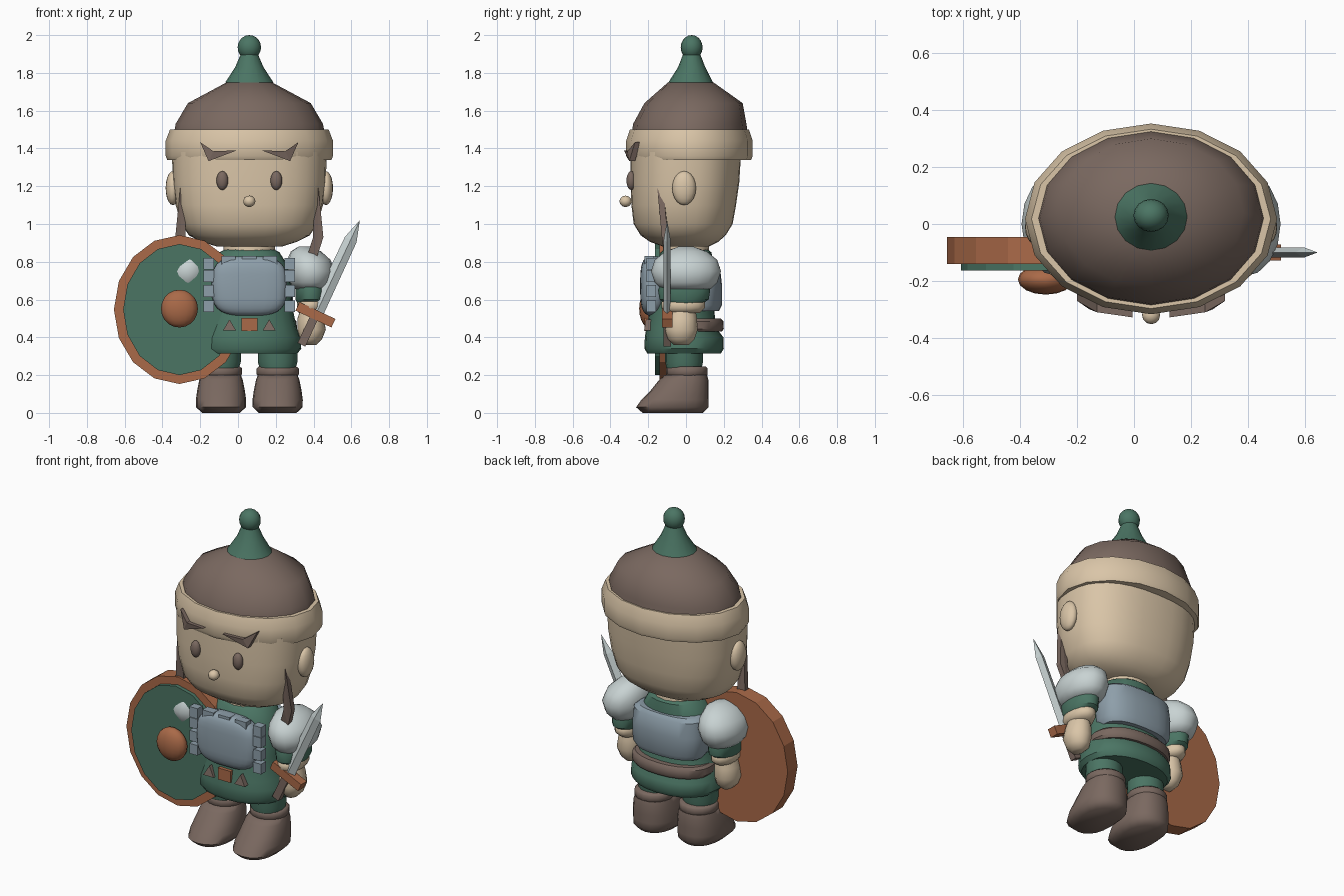
import bpy, bmesh, math
from mathutils import Vector, Matrix

CX = 0.06  # centre line of the figure


def make_mat(name, col):
    m = bpy.data.materials.new(name)
    m.diffuse_color = (*col, 1)
    return m


TAN = make_mat("tan", (0.70, 0.56, 0.39))
BROWN = make_mat("brown", (0.195, 0.14, 0.117))
GREEN = make_mat("green", (0.07, 0.178, 0.127))
ORANGE = make_mat("copper", (0.40, 0.143, 0.065))
STEEL = make_mat("pale steel", (0.58, 0.65, 0.65))
PLATE = make_mat("blue grey", (0.27, 0.345, 0.40))


def finish(name, bm, mat, smooth=True, angle=40):
    bmesh.ops.recalc_face_normals(bm, faces=bm.faces)
    me = bpy.data.meshes.new(name)
    bm.to_mesh(me)
    bm.free()
    ob = bpy.data.objects.new(name, me)
    bpy.context.collection.objects.link(ob)
    me.materials.append(mat)
    if smooth:
        bpy.ops.object.select_all(action='DESELECT')
        ob.select_set(True)
        bpy.context.view_layer.objects.active = ob
        bpy.ops.object.shade_smooth_by_angle(angle=math.radians(angle))
    return ob


def spow(v, e):
    return math.copysign(abs(v) ** e, v)


def loft(name, mat, rings, n=16, p=2.0, angle=40):
    """Stack of (super)elliptic rings: (z, cx, cy, rx, ry)."""
    bm = bmesh.new()
    loops = []
    for z, cx, cy, rx, ry in rings:
        loops.append([bm.verts.new((cx + rx * spow(math.cos(a), 2 / p),
                                    cy + ry * spow(math.sin(a), 2 / p), z))
                      for a in (2 * math.pi * i / n for i in range(n))])
    for a, b in zip(loops, loops[1:]):
        for i in range(n):
            j = (i + 1) % n
            bm.faces.new((a[i], a[j], b[j], b[i]))
    bm.faces.new(loops[0][::-1])
    bm.faces.new(loops[-1])
    return finish(name, bm, mat, True, angle)


def ball(name, mat, c, r, p=2.0, seg=16, rows=10):
    bm = bmesh.new()
    bmesh.ops.create_uvsphere(bm, u_segments=seg, v_segments=rows, radius=1)
    for v in bm.verts:
        v.co = Vector([c[k] + r[k] * spow(v.co[k], 2 / p) for k in range(3)])
    return finish(name, bm, mat, True, 50)


def disc(name, mat, c, rx, rz, y0, y1, n=16):
    """Elliptic slab facing the front."""
    bm = bmesh.new()
    a, b = [[bm.verts.new((c[0] + rx * math.cos(t), y, c[1] + rz * math.sin(t)))
             for t in (2 * math.pi * i / n for i in range(n))] for y in (y0, y1)]
    bm.faces.new(a)
    bm.faces.new(b)
    for i in range(n):
        bm.faces.new((a[i], a[(i + 1) % n], b[(i + 1) % n], b[i]))
    return finish(name, bm, mat, False)


def prism(name, mat, pts, depth):
    """Outline of (x, y, z) points thickened towards the back."""
    bm = bmesh.new()
    a = [bm.verts.new(q) for q in pts]
    b = [bm.verts.new((q[0], q[1] + depth, q[2])) for q in pts]
    n = len(pts)
    bm.faces.new(a)
    bm.faces.new(b)
    for i in range(n):
        bm.faces.new((a[i], a[(i + 1) % n], b[(i + 1) % n], b[i]))
    bmesh.ops.triangulate(bm, faces=[f for f in bm.faces if len(f.verts) > 3])
    return finish(name, bm, mat, False)


def box(name, mat, c, size, roll=0):
    bm = bmesh.new()
    bmesh.ops.create_cube(bm, size=1, matrix=Matrix.Translation(c)
                          @ Matrix.Rotation(roll, 4, 'Y') @ Matrix.Diagonal((*size, 1)))
    return finish(name, bm, mat, False)


# head and face
loft("head", TAN, [(0.88, CX, 0, 0.17, 0.12), (0.905, CX, -0.01, 0.25, 0.18),
                   (0.94, CX, -0.015, 0.32, 0.225), (1.0, CX, -0.015, 0.36, 0.262),
                   (1.1, CX, -0.012, 0.39, 0.277), (1.22, CX, -0.006, 0.405, 0.288),
                   (1.38, CX, 0, 0.41, 0.292)], 32, 2.4, 60)
ball("nose", TAN, (CX, -0.32, 1.12), (0.032, 0.032, 0.03), seg=12)
for s in (-1, 1):
    ball("ear", TAN, (CX + s * 0.405, -0.01, 1.19), (0.038, 0.063, 0.09))
    ball("eye", BROWN, (CX + s * 0.143, -0.29, 1.23), (0.031, 0.025, 0.05))
    prism("eyebrow", BROWN, [(CX + s * x, y, z) for x, y, z in
          ((0.26, -0.27, 1.433), (0.19, -0.31, 1.385), (0.065, -0.328, 1.39),
           (0.216, -0.30, 1.333))], 0.03)
    prism("braid", BROWN, [(CX + s * x, y, z) for x, y, z in
          ((0.34, -0.152, 1.19), (0.366, -0.152, 1.19), (0.392, -0.128, 0.93),
           (0.36, -0.115, 0.83), (0.312, -0.115, 0.85), (0.338, -0.128, 0.93))], 0.032)

# hat
loft("hat_brim", TAN, [(1.34, CX, 0.02, 0.435, 0.325), (1.36, CX, 0.018, 0.443, 0.335),
                       (1.44, CX, 0.018, 0.443, 0.335), (1.50, CX, 0.018, 0.42, 0.315)], angle=50)
loft("hat_crown", BROWN, [(1.49, CX, 0.02, 0.397, 0.306), (1.53, CX, 0.02, 0.39, 0.30),
                          (1.64, CX, 0.04, 0.325, 0.26), (1.75, CX, 0.025, 0.12, 0.12)], angle=50)
loft("hat_cone", GREEN, [(1.75, CX, 0.025, 0.127, 0.118), (1.83, CX, 0.03, 0.075, 0.072),
                         (1.90, CX, 0.03, 0.045, 0.045)])
ball("hat_knob", GREEN, (CX, 0.03, 1.935), (0.062, 0.058, 0.065))

# torso
loft("neck", TAN, [(0.84, CX, 0, 0.14, 0.125), (0.885, CX, 0, 0.135, 0.12)])
loft("tunic", GREEN, [(0.315, CX, -0.01, 0.255, 0.195), (0.34, CX, -0.01, 0.275, 0.21),
                      (0.40, CX, -0.01, 0.272, 0.208), (0.45, CX, -0.025, 0.25, 0.185),
                      (0.58, CX, -0.02, 0.225, 0.165), (0.76, CX, -0.01, 0.215, 0.16),
                      (0.85, CX, 0, 0.16, 0.135), (0.865, CX, 0, 0.13, 0.115)], 24, 2.2)
loft("belt", BROWN, [(0.43, CX, 0.03, 0.24, 0.16), (0.445, CX, 0.03, 0.252, 0.17),
                     (0.485, CX, 0.03, 0.25, 0.168), (0.50, CX, 0.03, 0.235, 0.155)], 24, 2.2)
box("buckle", ORANGE, (CX, -0.205, 0.468), (0.085, 0.03, 0.07))
for s in (-1, 1):
    x = CX + s * 0.105
    prism("belt_stud", BROWN, [(x - 0.035, -0.222, 0.435), (x + 0.035, -0.222, 0.435),
                               (x, -0.212, 0.495)], 0.05)

# chest and back armour
ball("chest_plate", PLATE, (CX, -0.175, 0.672), (0.20, 0.068, 0.158), 3.2, 24, 14)
loft("back_plate", PLATE, [(0.54, CX, 0.06, 0.21, 0.115), (0.57, CX, 0.06, 0.23, 0.13),
                           (0.68, CX, 0.06, 0.235, 0.13), (0.77, CX, 0.06, 0.225, 0.12),
                           (0.79, CX, 0.06, 0.20, 0.10)], 24, 2.5)
for dx in (-0.11, 0, 0.11):
    box("top_tab", PLATE, (CX + dx, -0.195, 0.805), (0.075, 0.05, 0.05))
for s in (-1, 1):
    for z in (0.565, 0.645, 0.725, 0.79):
        box("side_tab", PLATE, (CX + s * 0.215, -0.185, z), (0.055, 0.05, 0.062))

# arms
for s in (-1, 1):
    x = CX + s * 0.325
    loft("shoulder_guard", STEEL, [(0.655, x, 0, 0.085, 0.13), (0.69, x, 0, 0.115, 0.165),
                                   (0.75, x, 0, 0.13, 0.185), (0.81, x - s * 0.01, 0, 0.115, 0.165),
                                   (0.855, x - s * 0.025, 0, 0.08, 0.11),
                                   (0.88, x - s * 0.035, 0, 0.03, 0.04)], 16, 2, 60)
    loft("sleeve", GREEN, [(0.58, x, -0.01, 0.07, 0.10), (0.60, x, -0.01, 0.08, 0.13),
                           (0.65, x, -0.01, 0.08, 0.138), (0.69, x, -0.01, 0.08, 0.12)])
    loft("cuff", TAN, [(0.53, x - s * 0.005, -0.015, 0.06, 0.09), (0.555, x, -0.015, 0.072, 0.115),
                       (0.585, x, -0.015, 0.072, 0.115), (0.60, x, -0.015, 0.06, 0.10)], angle=60)
    loft("hand", TAN, [(0.36, x, -0.025, 0.03, 0.04), (0.39, x, -0.025, 0.06, 0.07),
                       (0.44, x + s * 0.005, -0.025, 0.075, 0.087), (0.50, x, -0.022, 0.07, 0.08),
                       (0.55, x, -0.02, 0.055, 0.07)], angle=60)

# legs and boots
for s in (-1, 1):
    x = CX + s * 0.15
    loft("leg", GREEN, [(0.22, x, -0.01, 0.09, 0.09), (0.27, x, -0.01, 0.105, 0.10),
                        (0.40, x, -0.01, 0.105, 0.10)])
    loft("boot_cuff", BROWN, [(0.19, x, 0.005, 0.10, 0.10), (0.205, x, 0.005, 0.112, 0.11),
                              (0.235, x, 0.005, 0.112, 0.11), (0.245, x, 0.005, 0.10, 0.10)], angle=60)
    loft("boot", BROWN, [(0, x, -0.07, 0.10, 0.16), (0.03, x, -0.072, 0.132, 0.192),
                         (0.07, x, -0.058, 0.133, 0.178), (0.12, x, -0.033, 0.126, 0.153),
                         (0.175, x, -0.012, 0.115, 0.13), (0.20, x, 0, 0.105, 0.112)], 20, 2.3, 60)

# shield
SC = (-0.31, 0.547)
disc("shield_body", ORANGE, SC, 0.347, 0.394, -0.045, -0.14)
disc("shield_face", GREEN, SC, 0.298, 0.347, -0.135, -0.163)
ball("shield_boss", ORANGE, (SC[0], -0.195, 0.552), (0.098, 0.053, 0.1))

# sword, laid along its tilted axis
SY = -0.10
tip, grip = Vector((0.645, SY, 1.02)), Vector((0.34, SY, 0.37))
d = (tip - grip).normalized()
w = Vector((d.z, 0, -d.x))
guard = grip + d * 0.165
roll = math.atan2(d.x, d.z)
box("sword_guard", ORANGE, guard, (0.21, 0.055, 0.05), roll)
box("sword_handle", BROWN, grip + d * 0.075, (0.045, 0.04, 0.17), roll)
bm = bmesh.new()
rings = []
for t, hw in ((0.0, 0.038), (0.44, 0.034)):
    c = guard + d * t
    rings.append([bm.verts.new(c + o) for o in
                  (w * hw, Vector((0, 0.018, 0)), -w * hw, Vector((0, -0.018, 0)))])
top = bm.verts.new(tip)
for i in range(4):
    j = (i + 1) % 4
    bm.faces.new((rings[0][i], rings[0][j], rings[1][j], rings[1][i]))
    bm.faces.new((rings[1][i], rings[1][j], top))
bm.faces.new(rings[0])
finish("sword_blade", bm, STEEL, False)
